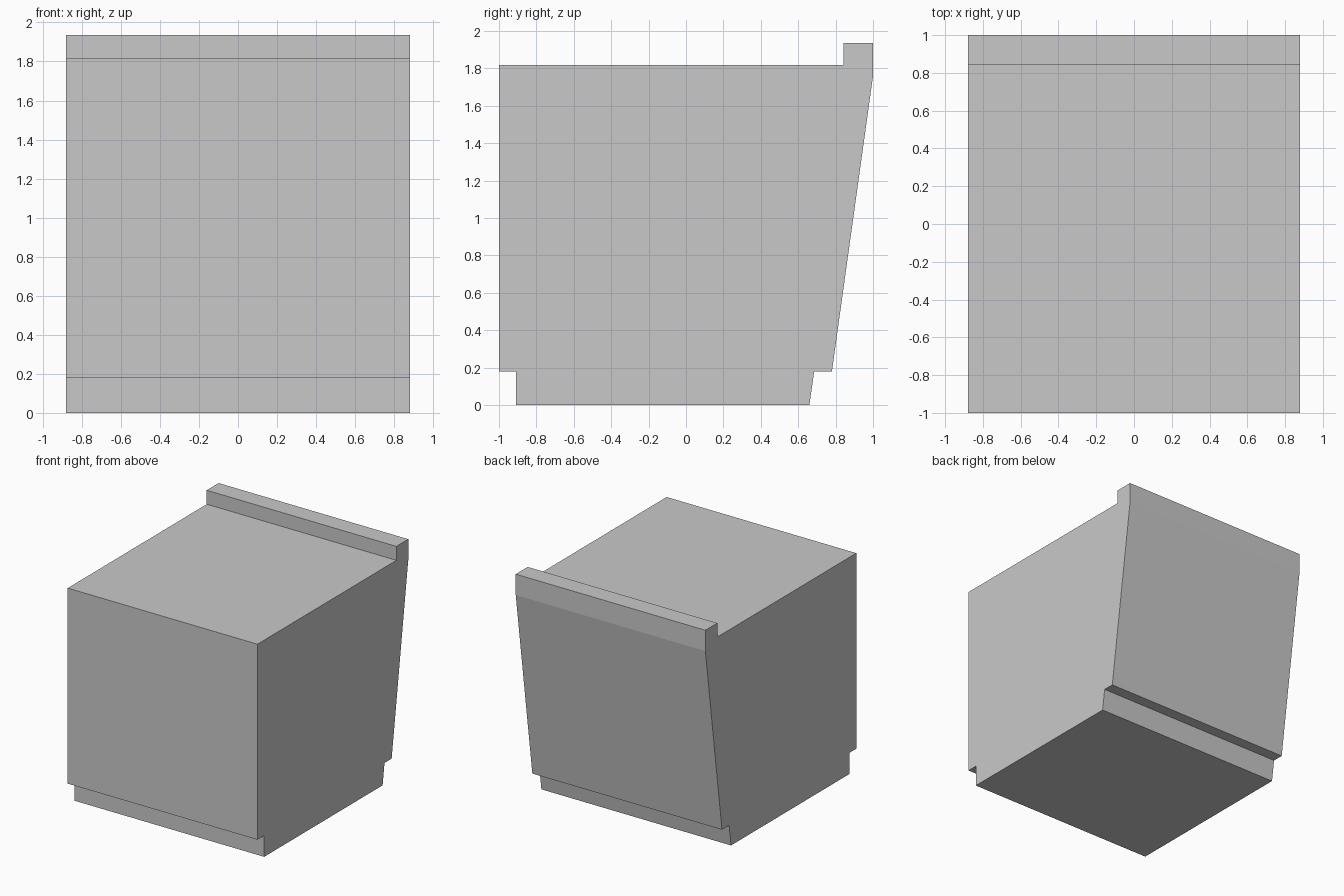
import bpy
import bmesh

if "Cube" in bpy.data.objects:
    bpy.data.objects.remove(bpy.data.objects["Cube"])

HALF_WIDTH = 0.88

grey = bpy.data.materials.new("light grey")
grey.diffuse_color = (0.584, 0.584, 0.584, 1.0)
grey.use_nodes = True
grey.node_tree.nodes["Principled BSDF"].inputs["Base Color"].default_value = grey.diffuse_color

# Side profile (y, z): recessed plinth, sloping back, raised rear lip
profile = [
    (-0.91, 0.0), (0.66, 0.0), (0.685, 0.178), (0.78, 0.178),
    (1.0, 1.76), (1.0, 1.935), (0.842, 1.935), (0.842, 1.818),
    (-1.0, 1.818), (-1.0, 0.178), (-0.91, 0.178),
]

# Cabinet body: profile extruded across the full width
bm = bmesh.new()
side = bm.faces.new([bm.verts.new((-HALF_WIDTH, y, z)) for y, z in profile])
extruded = bmesh.ops.extrude_face_region(bm, geom=[side], use_keep_orig=True)
moved = [g for g in extruded["geom"] if isinstance(g, bmesh.types.BMVert)]
bmesh.ops.translate(bm, verts=moved, vec=(2 * HALF_WIDTH, 0, 0))
bmesh.ops.recalc_face_normals(bm, faces=bm.faces[:])

mesh = bpy.data.meshes.new("cabinet_body")
bm.to_mesh(mesh)
bm.free()
mesh.materials.append(grey)
body = bpy.data.objects.new("cabinet_body", mesh)
bpy.context.collection.objects.link(body)
